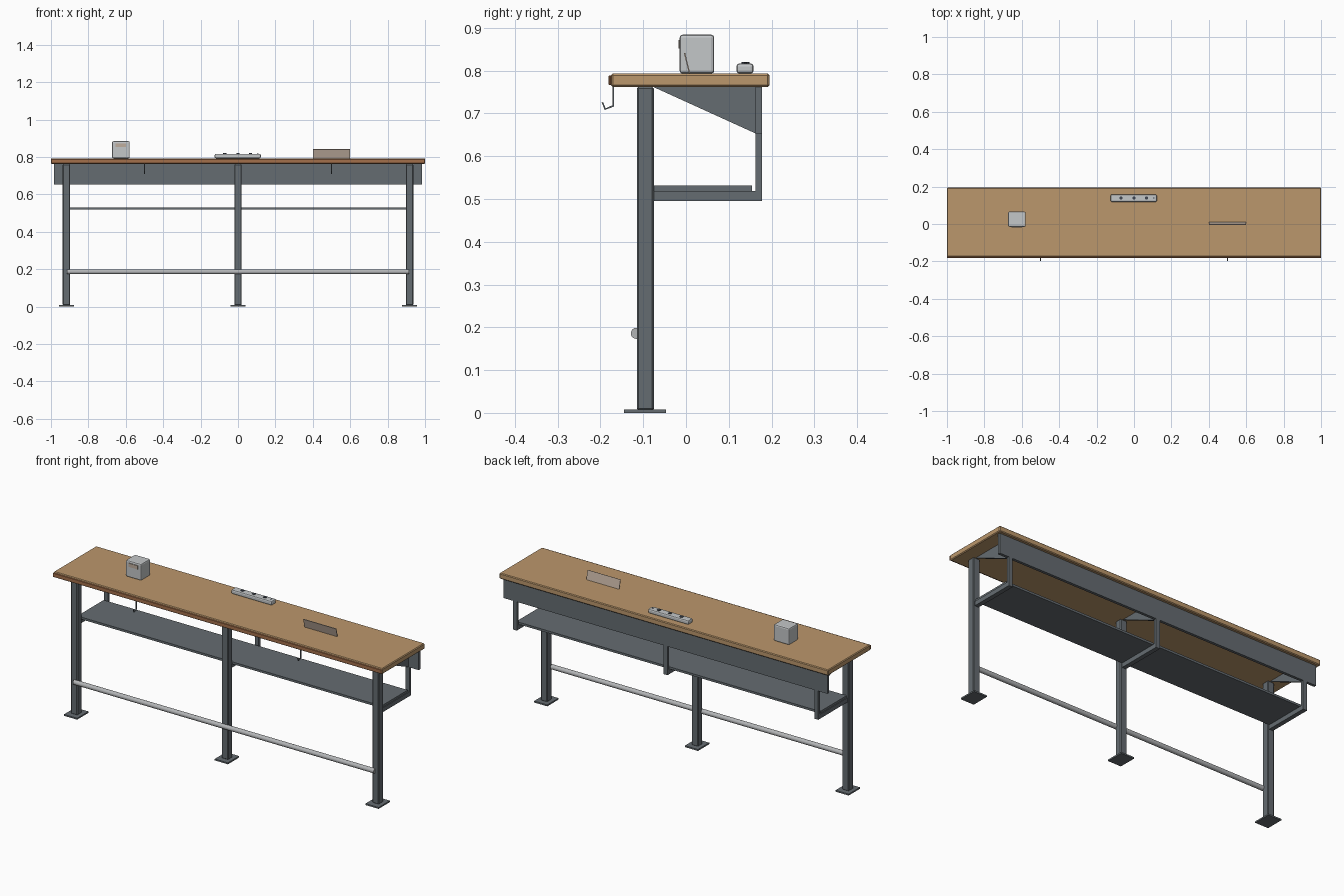
import bpy, bmesh, math
from mathutils import Matrix

if "Cube" in bpy.data.objects:
    bpy.data.objects.remove(bpy.data.objects["Cube"])


def mat(name, r, g, b):
    m = bpy.data.materials.new(name)
    m.diffuse_color = (r, g, b, 1)
    m.use_nodes = True
    m.node_tree.nodes["Principled BSDF"].inputs["Base Color"].default_value = m.diffuse_color
    return m


wood = mat("light wood", 0.50, 0.31, 0.15)
edge_wood = mat("brown edging", 0.37, 0.16, 0.07)
steel = mat("dark grey steel", 0.13, 0.15, 0.165)
bright = mat("bright steel", 0.45, 0.46, 0.47)
plastic = mat("light grey plastic", 0.55, 0.57, 0.58)
beige = mat("beige card", 0.52, 0.42, 0.34)
black = mat("dark socket", 0.05, 0.06, 0.08)


def finish(name, bm, m, bevel=0, segments=1):
    bmesh.ops.recalc_face_normals(bm, faces=bm.faces)
    me = bpy.data.meshes.new(name)
    bm.to_mesh(me)
    bm.free()
    me.materials.append(m)
    ob = bpy.data.objects.new(name, me)
    bpy.context.collection.objects.link(ob)
    if bevel:
        mod = ob.modifiers.new("bevel", 'BEVEL')
        mod.width = bevel
        mod.segments = segments
    return ob


def box(name, x, y, z, m, bevel=0, segments=1):
    """Box from (min, max) ranges."""
    bm = bmesh.new()
    bmesh.ops.create_cube(bm, size=1)
    for v in bm.verts:
        v.co = [r[0] if c < 0 else r[1] for c, r in zip(v.co, (x, y, z))]
    return finish(name, bm, m, bevel, segments)


def extrude_yz(name, pts, x0, x1, m):
    """Side profile in y, z extruded along x."""
    bm = bmesh.new()
    f = bm.faces.new([bm.verts.new((x0, y, z)) for y, z in pts])
    ext = bmesh.ops.extrude_face_region(bm, geom=[f])["geom"]
    bmesh.ops.translate(bm, vec=(x1 - x0, 0, 0),
                        verts=[v for v in ext if isinstance(v, bmesh.types.BMVert)])
    return finish(name, bm, m)


def cylinder(name, matrix, r, depth, m, sides=24):
    bm = bmesh.new()
    bmesh.ops.create_cone(bm, cap_ends=True, segments=sides, radius1=r, radius2=r,
                          depth=depth, matrix=matrix)
    for f in bm.faces:
        f.smooth = len(f.verts) == 4
    return finish(name, bm, m)


# Worktop and front edging
box("worktop", (-1, 1), (-0.175, 0.195), (0.762, 0.793), wood, 0.004)
box("front_edging", (-1, 1), (-0.181, -0.174), (0.766, 0.789), edge_wood, 0.002)

# Three leg frames with foot plates, gussets and shelf brackets
for side, x in (("left", -0.917), ("middle", 0), ("right", 0.917)):
    box(side + "_leg", (x - 0.02, x + 0.02), (-0.115, -0.075), (0.006, 0.762), steel, 0.004)
    box(side + "_foot_plate", (x - 0.04, x + 0.04), (-0.145, -0.047), (0, 0.008), steel)
    extrude_yz(side + "_gusset", [(-0.077, 0.762), (0.165, 0.762), (0.165, 0.652)],
               x - 0.005, x + 0.005, steel)
    extrude_yz(side + "_shelf_bracket",
               [(-0.077, 0.495), (0.178, 0.495), (0.178, 0.655),
                (0.163, 0.655), (0.163, 0.519), (-0.077, 0.519)],
               x - 0.012, x + 0.012, steel)

# Back panel, lower shelf and foot rail
box("back_panel", (-0.985, 0.985), (0.163, 0.178), (0.653, 0.762), steel)
box("lower_shelf", (-0.925, 0.925), (-0.075, 0.154), (0.519, 0.531), steel)
cylinder("foot_rail", Matrix.Translation((0, -0.116, 0.186)) @ Matrix.Rotation(math.pi / 2, 4, 'Y'),
         0.013, 1.83, bright)

# Bag hooks under the front edge
for side, x in (("left", -0.5), ("right", 0.5)):
    extrude_yz(side + "_bag_hook",
               [(-0.168, 0.762), (-0.168, 0.716), (-0.190, 0.708), (-0.197, 0.725),
                (-0.194, 0.727), (-0.188, 0.712), (-0.172, 0.719), (-0.172, 0.762)],
               x - 0.0025, x + 0.0025, steel)

# Dispenser box with front slot
box("dispenser", (-0.673, -0.579), (-0.015, 0.066), (0.793, 0.884), plastic, 0.007, 2)
box("dispenser_slot", (-0.655, -0.598), (-0.018, -0.012), (0.852, 0.872), beige)

# Power strip with three sockets and a switch
box("power_strip", (-0.125, 0.122), (0.118, 0.158), (0.793, 0.817), plastic, 0.007, 2)
for i, x in enumerate((-0.07, 0, 0.067)):
    cylinder("socket_%d" % (i + 1), Matrix.Translation((x, 0.139, 0.816)), 0.009, 0.008, black, 16)
cylinder("strip_switch", Matrix.Translation((0.106, 0.139, 0.816)), 0.004, 0.005, black, 12)

# Leaning card sign
extrude_yz("card_sign", [(0.007, 0.793), (0.010, 0.793), (-0.002, 0.842), (-0.005, 0.841)],
           0.4, 0.6, beige)
